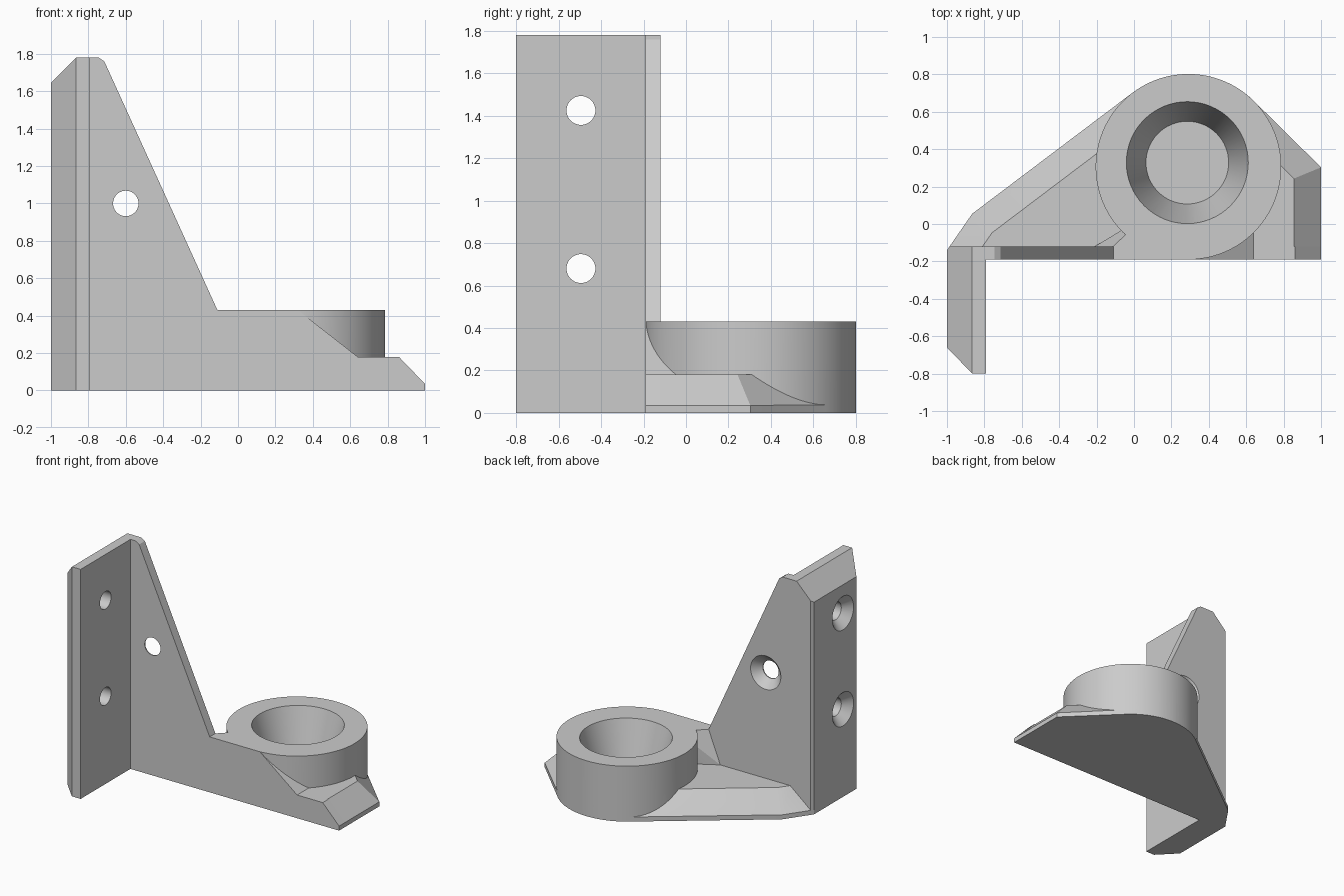
import bpy, bmesh, math
from mathutils import Vector, Matrix

if "Cube" in bpy.data.objects:
    bpy.data.objects.remove(bpy.data.objects["Cube"])

grey = bpy.data.materials.new("plain grey")
grey.use_nodes = True
GREY = (0.6, 0.6, 0.6, 1)
grey.diffuse_color = GREY
grey.node_tree.nodes["Principled BSDF"].inputs["Base Color"].default_value = GREY

FRONT, BACK, TOP = -0.19, -0.12, 1.78   # wall planes and overall height
EDGE, BASE, RIM = 0.035, 0.18, 0.43     # base lip, base top, ring top
CX, CY, R = 0.291, 0.306, 0.496         # ring centre and radius


def finish(name, bm):
    bmesh.ops.recalc_face_normals(bm, faces=bm.faces)
    mesh = bpy.data.meshes.new(name)
    bm.to_mesh(mesh)
    bm.free()
    mesh.materials.append(grey)
    ob = bpy.data.objects.new(name, mesh)
    bpy.context.collection.objects.link(ob)
    return ob


def extrude(points, vec):
    bm = bmesh.new()
    face = bm.faces.new([bm.verts.new(p) for p in points])
    geom = bmesh.ops.extrude_face_region(bm, geom=[face])["geom"]
    bmesh.ops.translate(bm, vec=vec, verts=[v for v in geom if isinstance(v, bmesh.types.BMVert)])
    return bm


def slice_off(bm, point, normal):
    geom = bm.verts[:] + bm.edges[:] + bm.faces[:]
    cut = bmesh.ops.bisect_plane(bm, geom=geom, plane_co=point, plane_no=normal, clear_outer=True)
    edges = [e for e in cut["geom_cut"] if isinstance(e, bmesh.types.BMEdge)]
    bmesh.ops.contextual_create(bm, geom=edges)


def cone(name, start, end, r1, r2, segments=64):
    a, b = Vector(start), Vector(end)
    turn = (b - a).to_track_quat("Z", "Y").to_matrix().to_4x4()
    bm = bmesh.new()
    bmesh.ops.create_cone(bm, cap_ends=True, segments=segments, radius1=r1, radius2=r2,
                          depth=(b - a).length, matrix=Matrix.Translation((a + b) / 2) @ turn)
    return finish(name, bm)


def combine(body, other, operation):
    mod = body.modifiers.new("join", "BOOLEAN")
    mod.operation, mod.solver, mod.object = operation, "EXACT", other
    bpy.context.view_layer.objects.active = body
    bpy.ops.object.modifier_apply(modifier=mod.name)
    bpy.data.objects.remove(other)


# base plate: straight edges tangent to the ring, bevelled on the outer sides
corner_a, corner_b = Vector((-0.865, 0.055, EDGE)), Vector((1, 0.303, EDGE))
n_left = Vector((-0.603, 0.798, 0)).normalized()
n_right = Vector((1, 1, 0)).normalized()
t0, t1 = math.atan2(n_left.y, n_left.x), math.atan2(n_right.y, n_right.x)
outline = [(-1, FRONT, 0), (-1, -0.14, 0), (corner_a.x, corner_a.y, 0)]
for i in range(25):
    t = t0 + (t1 - t0) * i / 24
    outline.append((CX + R * math.cos(t), CY + R * math.sin(t), 0))
outline += [(1, corner_b.y, 0), (1, FRONT, 0)]
bm = extrude(outline, (0, 0, BASE))
n_short = Vector((-0.195, 0.135, 0)).normalized()
for point, normal in ((corner_a, n_left), (corner_a, n_short),
                      (corner_b, n_right), (corner_b, Vector((1, 0, 0)))):
    slice_off(bm, point, normal + Vector((0, 0, 1)))
bracket = finish("bracket", bm)

# side plate with a bevelled top edge
side = [(-1, -0.66), (-0.865, -0.8), (-0.79, -0.8), (-0.79, BACK), (-0.986, BACK), (-1, -0.14)]
bm = extrude([(x, y, 0) for x, y in side], (0, 0, TOP))
slice_off(bm, (-1, 0, 1.645), (-1, 0, 1))
combine(bracket, finish("side_plate", bm), "UNION")

# sloping front wall
wall = [(-0.85, 0), (-0.85, TOP), (-0.745, TOP), (-0.715, 1.76), (-0.11, RIM), (0.32, RIM),
        (0.64, BASE), (0.86, BASE), (1, EDGE), (1, 0)]
combine(bracket, finish("front_wall", extrude([(x, FRONT, z) for x, z in wall], (0, BACK - FRONT, 0))), "UNION")

# round cup body
combine(bracket, cone("cup", (CX, CY, 0), (CX, CY, RIM), R, R, 128), "UNION")

# web between the wall and the cup, sloping on the right
web = [(0.1, 0.1), (0.1, RIM), (0.32, RIM), (0.64, BASE), (0.64, 0.1)]
combine(bracket, finish("right_web", extrude([(x, FRONT, z) for x, z in web], (0, 0.3, 0))), "UNION")

# web filling the left corner
bm = bmesh.new()
for x, y, z in ((-0.11, FRONT, RIM), (-0.11, BACK, RIM), (0.05, 0.037, RIM), (0.2, FRONT, RIM),
                (0.2, 0.037, RIM), (-0.21, BACK, BASE), (0.1, 0.05, BASE), (-0.11, FRONT, 0.1),
                (0.2, FRONT, 0.1), (-0.21, BACK, 0.1), (0.1, 0.05, 0.1), (0.2, 0.05, 0.1)):
    bm.verts.new((x, y, z))
bmesh.ops.convex_hull(bm, input=bm.verts)
combine(bracket, finish("left_web", bm), "UNION")

# tapered cup hollow
HX, HY, FLOOR = 0.285, 0.328, 0.06
slope = (0.326 - 0.221) / (RIM - FLOOR)
combine(bracket, cone("hollow", (HX, HY, FLOOR), (HX, HY, RIM + 0.1), 0.221, 0.326 + slope * 0.1), "DIFFERENCE")

# countersunk screw holes
HOLE, SINK, DEPTH = 0.068, 0.13, 0.062
holes = [((-1, -0.495, z), Vector((1, 0, 0)), 0.4) for z in (0.68, 1.425)]
holes.append(((-0.6, BACK, 1.0), Vector((0, -1, 0)), 0.2))
for start, way, length in holes:
    start = Vector(start)
    combine(bracket, cone("drill", start - way * 0.1, start + way * length, HOLE, HOLE, 48), "DIFFERENCE")
    combine(bracket, cone("sink", start - way * DEPTH, start + way * DEPTH, 2 * SINK - HOLE, HOLE, 48), "DIFFERENCE")

bpy.ops.object.select_all(action="DESELECT")
bracket.select_set(True)
bpy.context.view_layer.objects.active = bracket
bpy.ops.object.shade_smooth_by_angle(angle=math.radians(20))
